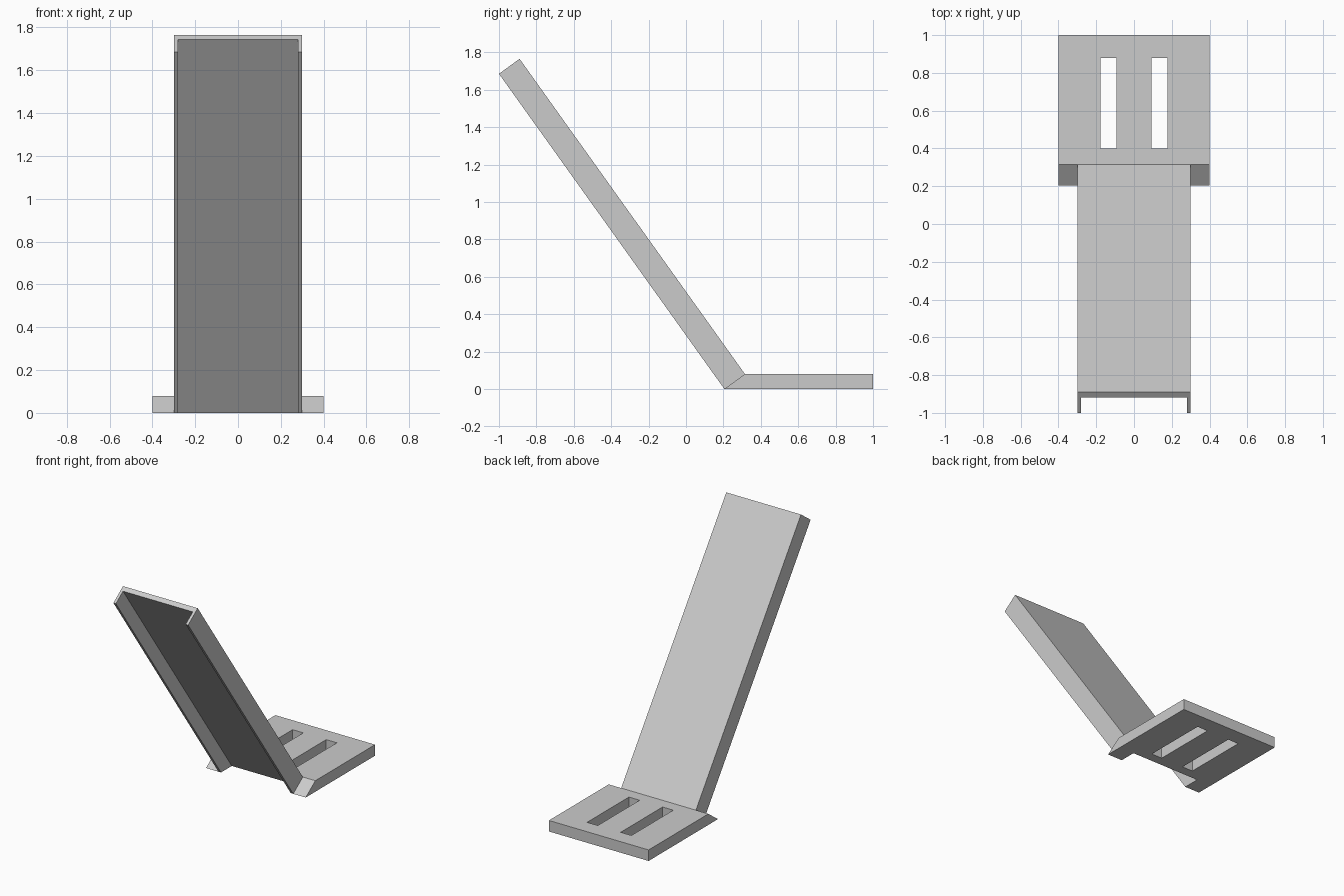
import bpy
import bmesh
from mathutils import Vector

cube = bpy.data.objects.get("Cube")
if cube:
    bpy.data.objects.remove(cube, do_unlink=True)

grey = bpy.data.materials.new("plain grey")
grey.use_nodes = True
colour = (0.6, 0.6, 0.6, 1)
grey.diffuse_color = colour
grey.node_tree.nodes["Principled BSDF"].inputs["Base Color"].default_value = colour


def prism(name, profile, x0, x1):
    """Extrude a side profile of (y, z) points from x0 to x1."""
    bm = bmesh.new()
    face = bm.faces.new([bm.verts.new((x0, y, z)) for y, z in profile])
    side = bmesh.ops.extrude_face_region(bm, geom=[face])["geom"]
    moved = [v for v in side if isinstance(v, bmesh.types.BMVert)]
    bmesh.ops.translate(bm, verts=moved, vec=(x1 - x0, 0, 0))
    bmesh.ops.recalc_face_normals(bm, faces=bm.faces)
    mesh = bpy.data.meshes.new(name)
    bm.to_mesh(mesh)
    bm.free()
    mesh.materials.append(grey)
    obj = bpy.data.objects.new(name, mesh)
    bpy.context.collection.objects.link(obj)
    return obj


def cut(target, cutter):
    """Subtract the cutter and apply the result."""
    mod = target.modifiers.new("cut", "BOOLEAN")
    mod.operation = "DIFFERENCE"
    mod.solver = "EXACT"
    mod.object = cutter
    bpy.context.view_layer.objects.active = target
    bpy.ops.object.modifier_apply(modifier=mod.name)


# Side outline corners shared by the parts
heel, bend = Vector((0.205, 0)), Vector((0.315, 0.08))
top_front, top_back = Vector((-1, 1.685)), Vector((-0.89, 1.765))

# Sloping channel arm and flat foot plate, meeting at a mitred end
arm = prism("channel_arm", [heel, bend, top_back, top_front], -0.3, 0.3)
plate = prism("foot_plate", [heel, (1, 0), (1, 0.08), bend], -0.4, 0.4)

# Hollow of the channel, running on through the edge of the plate
along = (top_front - heel).normalized() * 0.3
web_low, web_high = heel.lerp(bend, 0.74), top_front.lerp(top_back, 0.74)
outward = heel - bend
hollow = prism("hollow_cutter", [web_low - along, web_high + along,
                                 web_high + along + outward * 2,
                                 web_low - along + outward * 2], -0.28, 0.28)
cutters = [hollow]
cut(arm, hollow)
cut(plate, hollow)

# Two long slots through the plate
for side in (-1, 1):
    slot = prism("slot_cutter", [(0.4, -0.1), (0.88, -0.1), (0.88, 0.2), (0.4, 0.2)],
                 side * 0.092, side * 0.178)
    cut(plate, slot)
    cutters.append(slot)

for cutter in cutters:
    cutter.hide_render = True
    bpy.data.objects.remove(cutter, do_unlink=True)
